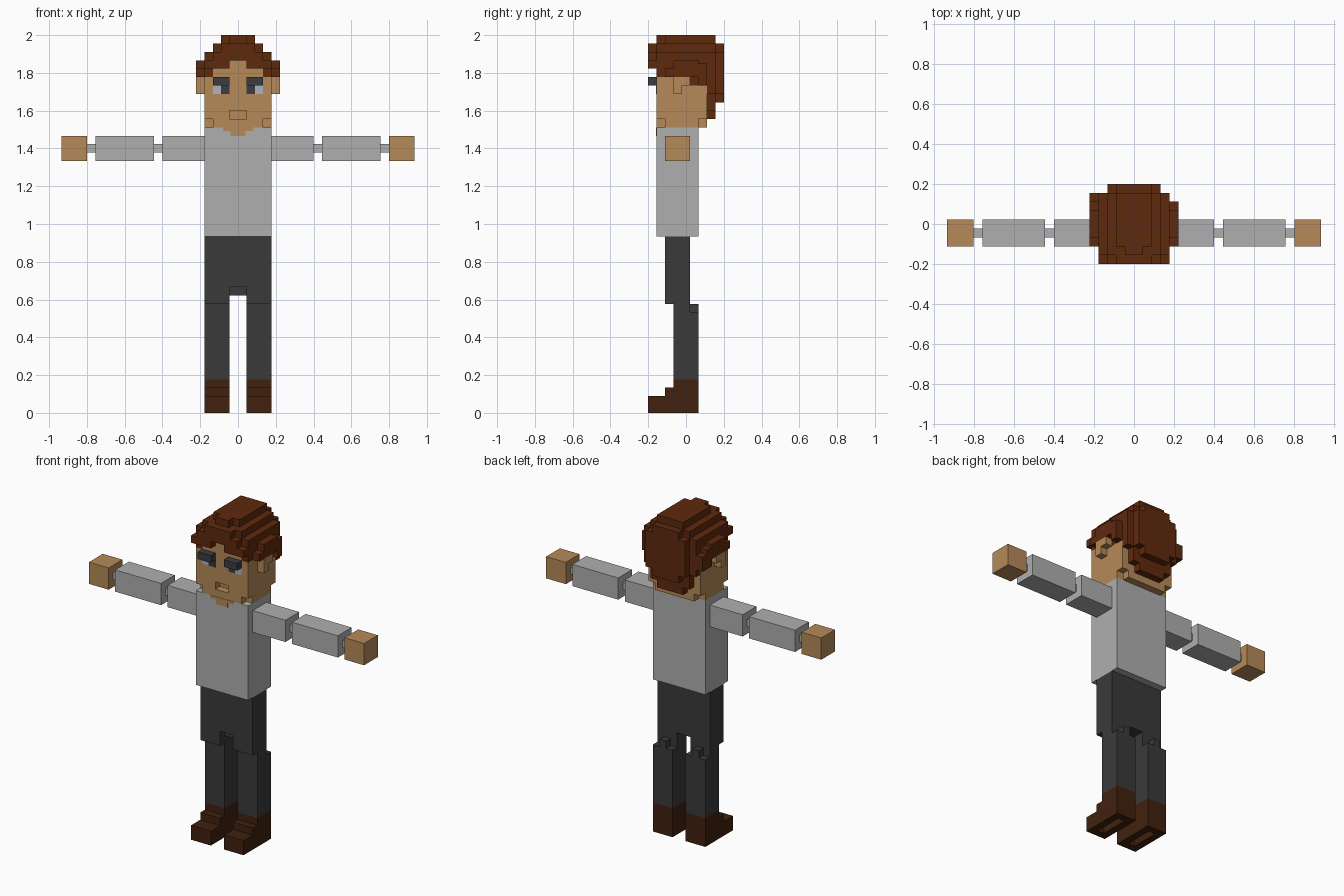
import bpy, bmesh

if "Cube" in bpy.data.objects:
    bpy.data.objects.remove(bpy.data.objects["Cube"])

V = 2 / 45  # edge length of one block


def mat(name, rgb):
    m = bpy.data.materials.new(name)
    lin = [((c / 255 + 0.055) / 1.055) ** 2.4 for c in rgb]
    m.diffuse_color = (*lin, 1)
    m.use_nodes = True
    m.node_tree.nodes["Principled BSDF"].inputs["Base Color"].default_value = m.diffuse_color
    return m


skin = mat("skin", (182, 138, 88))
hair = mat("hair_brown", (95, 41, 13))
shirt = mat("shirt_grey", (175, 175, 175))
trousers = mat("trousers_charcoal", (58, 58, 58))
leather = mat("boot_brown", (64, 33, 13))
dark = mat("eye_dark", (58, 60, 64))
pale = mat("eye_pale", (172, 180, 192))


def part(name, material, boxes, mirror=False):
    """Join boxes (x0, x1, y0, y1, z0, z1), in block units, into one object."""
    bm = bmesh.new()
    for x0, x1, y0, y1, z0, z1 in boxes:
        spans = [(x0, x1)] + ([(-x1, -x0)] if mirror else [])
        for a, b in spans:
            vs = bmesh.ops.create_cube(bm, size=1)["verts"]
            for v in vs:
                v.co.x = (a + b) / 2 + v.co.x * (b - a)
                v.co.y = (y0 + y1) / 2 + v.co.y * (y1 - y0)
                v.co.z = (z0 + z1) / 2 + v.co.z * (z1 - z0)
    bmesh.ops.scale(bm, vec=(V, V, V), verts=bm.verts)
    me = bpy.data.meshes.new(name)
    bm.to_mesh(me)
    bm.free()
    me.materials.append(material)
    ob = bpy.data.objects.new(name, me)
    bpy.context.collection.objects.link(ob)
    return ob


def sym(w, *rest):
    """Box centred on x with half width w."""
    return (-w, w, *rest)


# Boots: hollow sole rim, stepped toe and ankle
part("boots", leather, [
    (1, 2, -4.5, 1.5, 0, 1), (3, 4, -4.5, 1.5, 0, 1),
    (2, 3, -4.5, -3.5, 0, 1), (2, 3, 0.5, 1.5, 0, 1),
    (1, 4, -4.5, 1.5, 1, 2),
    (1, 4, -2.5, 1.5, 2, 3),
    (1, 4, -1.5, 1.5, 3, 4)], mirror=True)

# Lower legs with a small block at the back of each knee
part("lower_legs", trousers, [
    (1, 4, -1.5, 1.5, 4, 12),
    (1, 4, -1.5, 0.5, 12, 13),
    (2, 3, 0.5, 1.5, 12, 13)], mirror=True)

# Hips and thighs
part("thighs", trousers, [(1, 4, -2.5, 0.5, 13, 15)], mirror=True)
part("hips", trousers, [sym(4, -2.5, 0.5, 15, 21),
                        sym(1, -1.5, 0.5, 14, 15)])

# Torso and neckline
part("torso", shirt, [sym(4, -3.5, 1.5, 21, 34)])
part("neckline", skin, [sym(1.8, -3.55, -3.4, 33.6, 34),
                        sym(0.9, -3.55, -3.4, 33, 33.6)])

# Arms: sleeves, thin joints, hands
part("sleeves", shirt, [(4, 9, -2.5, 0.5, 30, 33),
                        (10, 17, -2.5, 0.5, 30, 33)], mirror=True)
part("arm_joints", shirt, [(9, 10, -1.5, -0.5, 31, 32),
                           (17, 18, -1.5, -0.5, 31, 32)], mirror=True)
part("hands", skin, [(18, 21, -2.5, 0.5, 30, 33)], mirror=True)

# Head: trimmed jaw corners, mouth recess, forehead
part("head", skin, [
    sym(4, -2.5, 1.5, 34, 35), sym(3, -3.5, -2.5, 34, 35),
    sym(3, 1.5, 2.5, 34, 35),
    sym(4, -2.5, 2.5, 35, 36),
    (-4, -1, -3.5, -2.5, 35, 36), (1, 4, -3.5, -2.5, 35, 36),
    sym(4, -3.5, 2.5, 36, 39), sym(4, -3.5, 0.5, 39, 40),
    sym(3, -3.5, -2.5, 40, 41), sym(1, -3.5, -2.5, 41, 42)])
part("ears", skin, [(4, 5, -1.5, -0.5, 38, 40),
                    (4, 5, -0.5, 0.5, 39, 40)], mirror=True)

# Eyes: jutting brow with pupil and white plates below
part("brows", dark, [(1, 3, -4.5, -3.5, 39, 40)], mirror=True)
part("pupils", dark, [(1, 2, -3.55, -3.45, 38, 39)], mirror=True)
part("eye_whites", pale, [(2, 3, -3.55, -3.45, 38, 39)], mirror=True)

# Hair: crown layers
part("hair_crown", hair, [
    sym(4, -2.5, 2.5, 40, 43), sym(4, 0.5, 2.5, 39, 40),
    sym(3, -3.5, 3.5, 43, 44),
    sym(2, -2.5, 3.5, 44, 45), sym(1, -3.5, -2.5, 44, 45)])

# Hair: fringe over the forehead
part("hair_fringe", hair, [
    sym(4, -3.5, -2.5, 42, 43),
    sym(3, -4.5, -3.5, 42, 43), sym(2, -4.5, -3.5, 43, 44)])
part("hair_fringe_sides", hair, [
    (3, 4, -3.5, -2.5, 40, 41), (1, 4, -3.5, -2.5, 41, 42),
    (1, 4, -4.5, -3.5, 41, 42)], mirror=True)

# Hair: side tufts above the ears
part("hair_sides", hair, [
    (4, 5, -2.5, -1.5, 40, 41), (4, 5, -1.5, 1.5, 40, 42),
    (4, 5, 1.5, 2.5, 39, 41.6)], mirror=True)
part("hair_left_tuft", hair, [(-5, -4, 2.5, 3.5, 39, 41)])

# Hair: back, tapering towards the nape
part("hair_back", hair, [
    sym(4, 2.5, 3.5, 38, 43), sym(3, 2.5, 3.5, 36, 38),
    sym(2, 2.5, 3.5, 35, 36),
    sym(3, 3.5, 4.5, 38, 43), sym(2, 3.5, 4.5, 37, 38),
    sym(2, 3.5, 4.5, 43, 44)])
